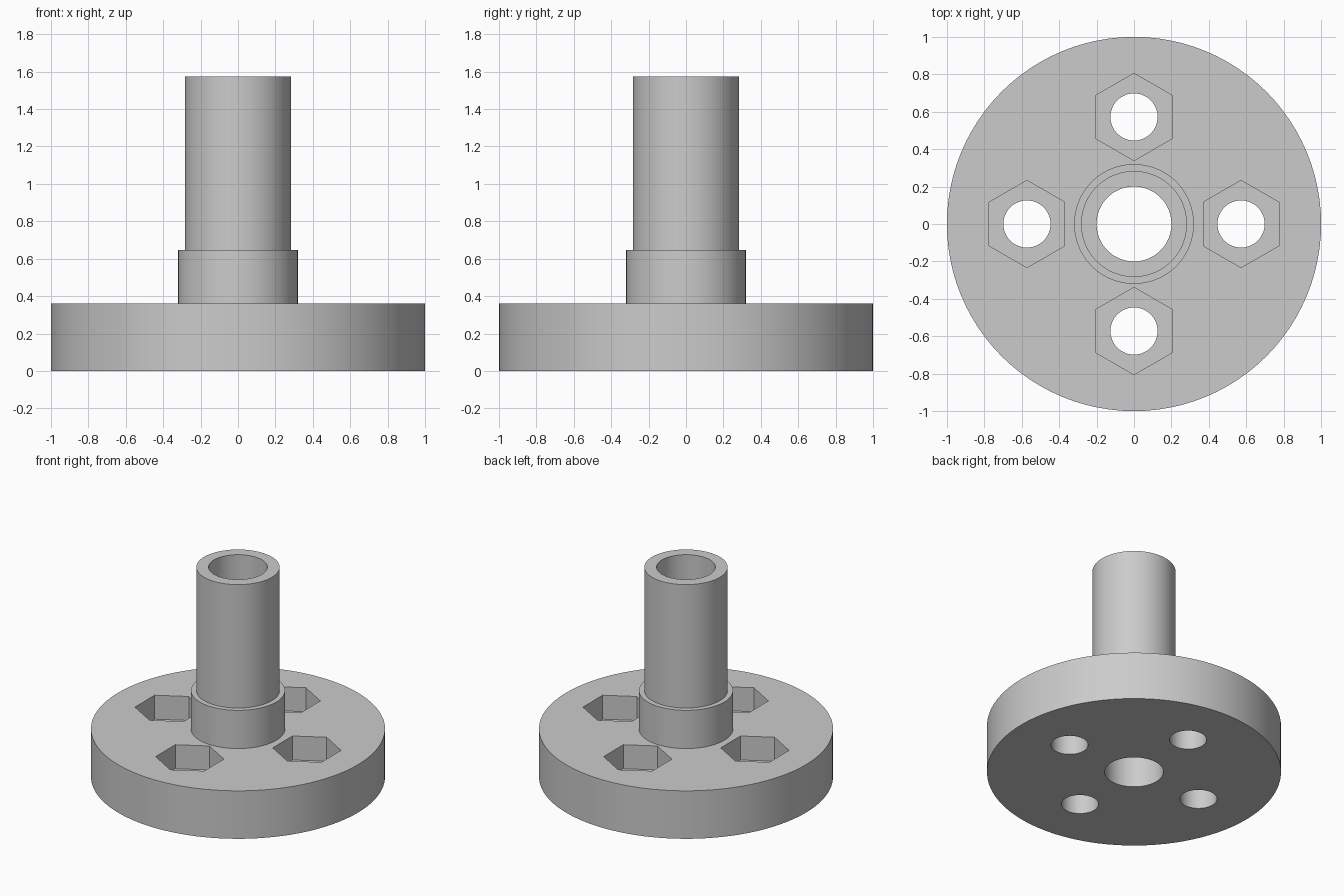
import bpy, bmesh
from math import pi, sin, cos, radians

if "Cube" in bpy.data.objects:
    bpy.data.objects.remove(bpy.data.objects["Cube"], do_unlink=True)

FLANGE_TOP = 0.36
POCKET_FLOOR = 0.18
BOLT_CIRCLE = 0.572
SEGMENTS = 96

grey = bpy.data.materials.new("grey metal")
grey.use_nodes = True
colour = (0.6, 0.6, 0.6, 1)
grey.diffuse_color = colour
grey.node_tree.nodes["Principled BSDF"].inputs["Base Color"].default_value = colour


def lathe(name, profile):
    """Revolve a closed (radius, z) profile around the z axis."""
    bm = bmesh.new()
    rings = []
    for i in range(SEGMENTS):
        a = 2 * pi * i / SEGMENTS
        rings.append([bm.verts.new((r * cos(a), r * sin(a), z)) for r, z in profile])
    n = len(profile)
    for i in range(SEGMENTS):
        here, there = rings[i], rings[(i + 1) % SEGMENTS]
        for j in range(n):
            k = (j + 1) % n
            bm.faces.new((here[j], there[j], there[k], here[k]))
    bmesh.ops.recalc_face_normals(bm, faces=bm.faces)
    mesh = bpy.data.meshes.new(name)
    bm.to_mesh(mesh)
    bm.free()
    obj = bpy.data.objects.new(name, mesh)
    bpy.context.collection.objects.link(obj)
    mesh.materials.append(grey)
    return obj


def cut(target, sides, radius, x, y, bottom, top):
    """Remove an upright prism from the target."""
    bpy.ops.mesh.primitive_cylinder_add(
        vertices=sides, radius=radius, depth=top - bottom,
        location=(x, y, (top + bottom) / 2))
    cutter = bpy.context.object
    cutter.name = "cutter"
    cutter.hide_render = True
    cutter.data.materials.append(grey)
    bpy.ops.object.select_all(action="DESELECT")
    target.select_set(True)
    bpy.context.view_layer.objects.active = target
    mod = target.modifiers.new("cut", "BOOLEAN")
    mod.operation = "DIFFERENCE"
    mod.solver = "EXACT"
    mod.object = cutter
    bpy.ops.object.modifier_apply(modifier=mod.name)
    bpy.data.objects.remove(cutter, do_unlink=True)


# Flange, collar and tube with a bore straight through
hub = lathe("flanged_hub", [
    (0.2, 0), (1.0, 0), (1.0, FLANGE_TOP), (0.32, FLANGE_TOP),
    (0.32, 0.647), (0.283, 0.647), (0.283, 1.573), (0.2, 1.573)])

# Four bolt holes, each with a hexagonal nut pocket
for i in range(4):
    x, y = BOLT_CIRCLE * cos(i * pi / 2), BOLT_CIRCLE * sin(i * pi / 2)
    cut(hub, 6, 0.233, x, y, POCKET_FLOOR, FLANGE_TOP + 0.1)
    cut(hub, 48, 0.126, x, y, -0.1, FLANGE_TOP + 0.1)

bpy.ops.object.shade_smooth_by_angle(angle=radians(30))
